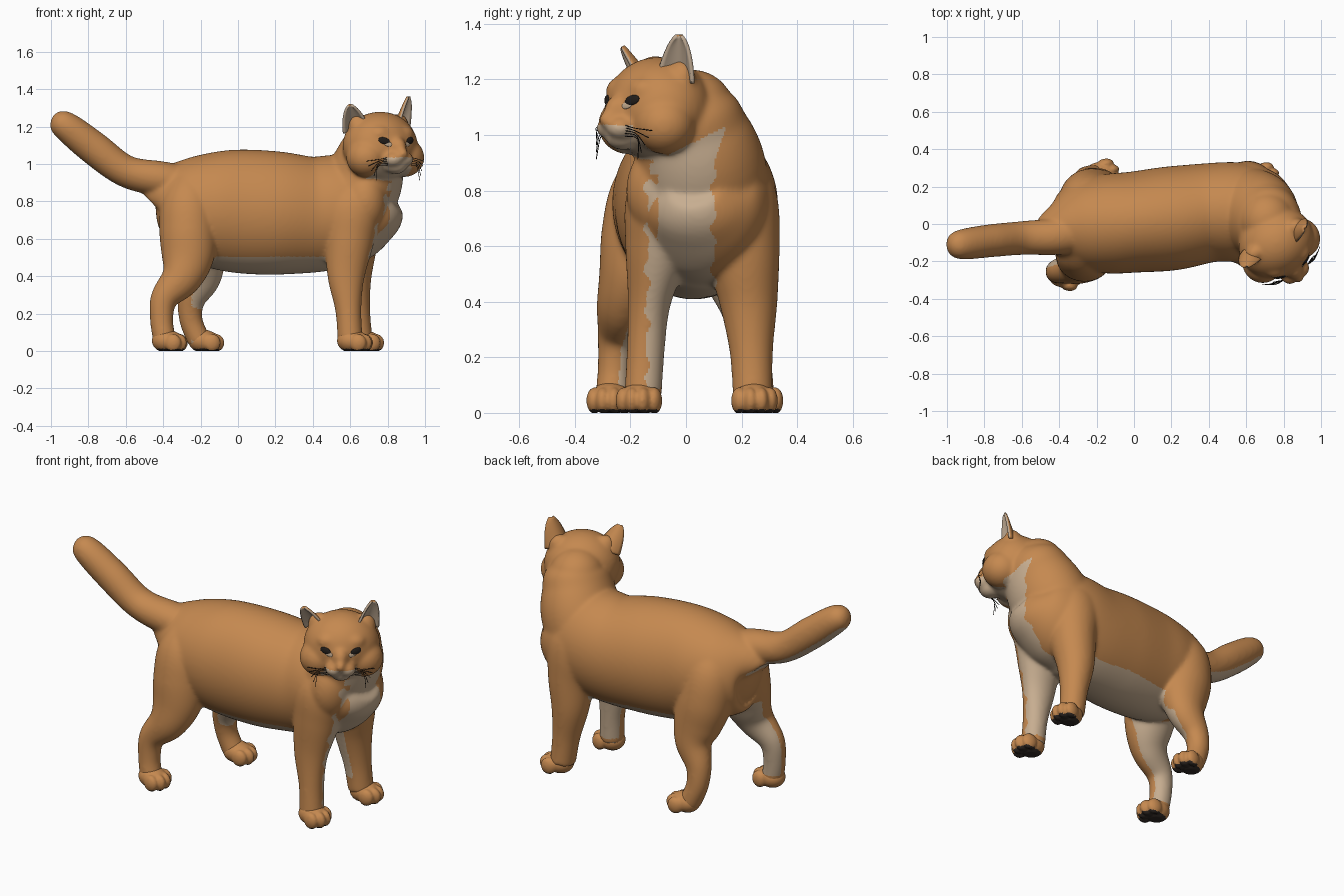
import bpy, bmesh, math
from mathutils import Vector, Matrix
from mathutils.bvhtree import BVHTree

if "Cube" in bpy.data.objects:
    bpy.data.objects.remove(bpy.data.objects["Cube"])


def material(name, rgb):
    m = bpy.data.materials.new(name)
    m.diffuse_color = (*rgb, 1)
    m.use_nodes = True
    m.node_tree.nodes["Principled BSDF"].inputs["Base Color"].default_value = m.diffuse_color
    return m


FUR = material("orange_fur", (0.56, 0.25, 0.08))
CREAM = material("cream_fur", (0.57, 0.42, 0.28))
EAR = material("inner_ear", (0.52, 0.40, 0.29))
DARK = material("dark_eyes_and_whiskers", (0.015, 0.012, 0.01))
PAD = material("paw_pads", (0.03, 0.022, 0.018))

HEAD = Matrix.Translation((0.76, -0.10, 1.095)) @ Matrix.Rotation(math.radians(33), 4, 'Z')
HEAD_INV = HEAD.inverted()
TAIL_UNDER = Vector((-.45, .3, -.84)).normalized()


def ball(bm, pos, size, frame=Matrix.Identity(4)):
    mat = frame @ Matrix.Translation(pos) @ Matrix.Diagonal((*size, 1))
    bmesh.ops.create_uvsphere(bm, u_segments=36, v_segments=24, radius=1, matrix=mat)


def spline(pts, steps=6):
    pts = [Vector(p) for p in pts]
    out = []
    for i in range(len(pts) - 1):
        a, b, c, d = pts[max(i - 1, 0)], pts[i], pts[i + 1], pts[min(i + 2, len(pts) - 1)]
        for k in range(steps):
            t = k / steps
            out.append(0.5 * (2 * b + (c - a) * t + (2 * a - 5 * b + 4 * c - d) * t * t
                              + (3 * b - a - 3 * c + d) * t ** 3))
    return out + [pts[-1]]


def tube(bm, pts, n=64):
    """Loft elliptical rings; each point is x, y, z, in-plane radius, sideways radius."""
    path = spline(pts)
    rings = []
    for i, p in enumerate(path):
        t = path[min(i + 1, len(path) - 1)] - path[max(i - 1, 0)]
        t = Vector(t[:3]).normalized()
        side = Vector((0, 1, 0))
        side = (side - t * side.dot(t)).normalized()
        up = t.cross(side)
        rings.append([bm.verts.new(Vector(p[:3]) + up * p[3] * math.sin(a) + side * p[4] * math.cos(a))
                      for a in (2 * math.pi * k / n for k in range(n))])
    for a, b in zip(rings, rings[1:]):
        for k in range(n):
            bm.faces.new((a[k], a[(k + 1) % n], b[(k + 1) % n], b[k]))
    bm.faces.new(rings[0])
    bm.faces.new(rings[-1])
    bmesh.ops.recalc_face_normals(bm, faces=bm.faces)


def finish(name, bm, mats, rule=None, voxel=0, smooth=0, thick=0):
    me = bpy.data.meshes.new(name)
    bm.to_mesh(me)
    bm.free()
    ob = bpy.data.objects.new(name, me)
    bpy.context.collection.objects.link(ob)
    if voxel:
        m = ob.modifiers.new("fuse", 'REMESH')
        m.mode, m.voxel_size = 'VOXEL', voxel
    if thick:
        m = ob.modifiers.new("thickness", 'SOLIDIFY')
        m.thickness, m.offset = thick, 0
    if smooth:
        m = ob.modifiers.new("soften", 'SMOOTH')
        m.factor, m.iterations = 0.5, smooth
    bpy.context.view_layer.update()
    me = bpy.data.meshes.new_from_object(ob.evaluated_get(bpy.context.evaluated_depsgraph_get()))
    ob.modifiers.clear()
    ob.data = me
    me.materials.clear()
    for m in mats:
        me.materials.append(m)
    for v in me.vertices:
        v.co.z = max(v.co.z, 0)
    for p in me.polygons:
        p.use_smooth = True
        p.material_index = rule(p.center, p.normal) if rule else 0
    return ob


# Body: torso, neck, head, legs and tail fused into one skin
bm = bmesh.new()
torso = [(-.435, -.02, .88, .66, .07), (-.41, -.02, .98, .58, .16), (-.3, -.01, 1.03, .51, .235),
         (-.15, 0, 1.065, .45, .265), (0, .01, 1.078, .418, .27), (.2, .03, 1.068, .408, .278),
         (.4, .06, 1.04, .42, .265), (.55, .065, 1.05, .45, .265), (.66, .06, 1.02, .49, .245),
         (.76, .04, .96, .60, .195), (.82, .03, .92, .72, .10)]
tube(bm, [(x, y, (a + b) / 2, (a - b) / 2, w) for x, y, a, b, w in torso])
tube(bm, [(.57, .07, .72, .22, .24), (.66, .05, .89, .215, .235), (.705, .015, 1.01, .19, .21),
          (.735, -.01, 1.09, .17, .185), (.755, -.03, 1.16, .10, .11)])
ball(bm, (.71, .02, 1.085), (.15, .155, .15))
ball(bm, (.68, -.09, .80), (.115, .125, .17))  # near shoulder
tube(bm, [(-.28, -.03, .90, .09, .11), (-.41, -.065, .92, .095, .10), (-.6, -.075, .962, .086, .09),
          (-.77, -.09, 1.085, .09, .088), (-.91, -.108, 1.195, .08, .082), (-.97, -.113, 1.232, .06, .062),
          (-.995, -.115, 1.245, .02, .022)])
legs = [
    [(.60, -.02, .90, .09, .08), (.61, -.075, .78, .155, .135), (.595, -.10, .60, .135, .12),
     (.578, -.132, .4, .10, .078), (.59, -.145, .22, .07, .068), (.60, -.155, .06, .068, .068)],
    [(.60, .14, .92, .09, .09), (.60, .19, .78, .155, .135), (.615, .205, .58, .13, .132),
     (.61, .225, .4, .105, .105), (.63, .235, .22, .077, .078), (.65, .24, .06, .07, .072)],
    [(-.27, -.06, .95, .07, .08), (-.265, -.125, .80, .145, .14), (-.265, -.16, .64, .155, .145),
     (-.27, -.195, .50, .14, .12), (-.305, -.23, .39, .108, .092), (-.395, -.25, .28, .074, .068),
     (-.408, -.258, .16, .062, .06), (-.39, -.265, .05, .062, .062)],
    [(-.25, .06, .95, .07, .08), (-.25, .115, .80, .145, .14), (-.235, .15, .64, .155, .145),
     (-.205, .18, .50, .14, .12), (-.20, .21, .39, .108, .092), (-.25, .235, .27, .073, .068),
     (-.25, .25, .16, .062, .06), (-.205, .258, .05, .062, .062)]]
for leg in legs:
    tube(bm, leg)
ball(bm, (-.315, -.02, .76), (.125, .20, .20))  # rump
ball(bm, (0, 0, 0), (.208, .185, .185), HEAD)
ball(bm, (0, -.155, -.01), (.05, .07, .065), HEAD)
ball(bm, (0, -.215, -.04), (.03, .035, .032), HEAD)
ball(bm, (0, -.15, -.105), (.06, .065, .045), HEAD)
for s in (-1, 1):
    ball(bm, (s * .035, -.18, -.07), (.05, .055, .042), HEAD)
    ball(bm, (s * .12, -.05, -.06), (.108, .11, .105), HEAD)
    ball(bm, (s * .07, -.10, .065), (.07, .065, .052), HEAD)
    ball(bm, (s * .125, .015, .105), (.06, .05, .07), HEAD)


def body_rule(c, n):
    x, y, z = c
    h = HEAD_INV @ c
    s = 1 if y > 0.05 else -1
    wob = 0.008 * math.sin(z * 45) + 0.006 * math.sin(z * 83)
    muzzle = h.y < -.13 and abs(h.x) < .085 and h.z < -.06
    jaw = h.y < .02 and abs(h.x) < .11 and h.z < -.09 and n.z < -.5
    throat = x > .68 and n.z < .3 and .86 < z < .96 + .5 * y and -.13 < y < .1 + .35 * (z - .9)
    chest = x > .57 and n.x > .15 and -.14 + wob < y < .1 + wob and .09 < z < .92
    chest = chest and not (z > .5 and y < -.10 and n.y < -.6)
    inner = n.y * s < -.3 and .09 < z < .56
    if s > 0 and x > .4:                       # far front leg: only the rear of its inner side
        inner = inner and n.x < .15 and z > .15
    elif s > 0:                                # far hind leg: only the upper inner side
        inner = inner and z > .32 and x > -.2
    belly = -.25 < x < .6 and z < .505 and abs(y - .03) < .2 and n.z < -.3
    tail = x < -.45 and z > .8 and n.dot(TAIL_UNDER) > .84
    return int(muzzle or jaw or throat or chest or inner or belly or tail)


body = finish("cat_body", bm, [FUR, CREAM], body_rule, voxel=.0082, smooth=24)

# Paws with four toes and dark pads
for name, x, y, yaw in (("front_paw_right", .605, -.163, -8), ("front_paw_left", .665, .24, 8),
                        ("hind_paw_right", -.385, -.268, -8), ("hind_paw_left", -.19, .26, 8)):
    frame = Matrix.Translation((x, y, 0)) @ Matrix.Rotation(math.radians(yaw), 4, 'Z')
    bm = bmesh.new()
    ball(bm, (0, 0, .055), (.076, .07, .062), frame)
    ball(bm, (.03, 0, .055), (.06, .066, .052), frame)
    for ty, tx in ((-.056, .045), (-.02, .07), (.02, .07), (.056, .045)):
        ball(bm, (tx, ty, .044), (.045, .028, .048), frame)
    finish(name, bm, [FUR, PAD], lambda c, n: int(c.z < .013 and n.z < -.6), voxel=.007, smooth=4)

# Ears: cupped triangular sheets, splayed outwards, pale inside
for name, base, tip, wide in (("ear_right", (.635, -.14, 1.18), (.60, -.225, 1.318), (.97, .12, .05)),
                              ("ear_left", (.862, -.03, 1.19), (.908, -.022, 1.36), (.42, .9, 0))):
    base, tip, wide = Vector(base), Vector(tip), Vector(wide).normalized()
    opening = wide.cross(tip - base).normalized()
    bm = bmesh.new()
    grid = []
    for j in range(15):
        v = j / 14
        w = .074 * max(1 - v ** 1.3, .02) ** .5
        grid.append([bm.verts.new(base.lerp(tip, v) + wide * w * u
                                  + opening * (.055 * u * u * (1 - .8 * v) - .025 * (1 - v)))
                     for u in (k / 6 - 1 for k in range(13))])
    for a, b in zip(grid, grid[1:]):
        for k in range(12):
            bm.faces.new((a[k], a[k + 1], b[k + 1], b[k]))
    finish(name, bm, [FUR, EAR], lambda c, n, o=opening: int(n.dot(o) > .3), thick=.014, smooth=1)

# Eyes: thin slanted discs laid on the face surface, with a pale inner rim
tree = BVHTree.FromPolygons([v.co for v in body.data.vertices], [p.vertices for p in body.data.polygons])
back = HEAD.to_3x3() @ Vector((0, 1, 0))
for side, s in (("right", -1), ("left", 1)):
    for part, ex, ez, size, mat in (("eye_rim", .062, .012, (.024, .013, .005), CREAM),
                                    ("eye", .083, .03, (.031, .018, .008), DARK)):
        hit, nor, _, _ = tree.ray_cast(HEAD @ Vector((s * ex, -.6, ez)), back)
        across = (Vector((0, 0, 1)).cross(nor)).normalized()
        across = Matrix.Rotation(s * math.radians(14), 3, nor) @ across
        frame = Matrix((across, nor.cross(across), nor)).transposed().to_4x4()
        bm = bmesh.new()
        ball(bm, (0, 0, 0), size, Matrix.Translation(hit) @ frame)
        finish(f"{part}_{side}", bm, [mat])

# Whiskers: fine drooping curves
for side, s in (("right", -1), ("left", 1)):
    cu = bpy.data.curves.new(f"whiskers_{side}", 'CURVE')
    cu.dimensions, cu.bevel_depth, cu.bevel_resolution = '3D', .0016, 1
    for k in range(5):
        z = -.06 - .01 * k
        pts = [(s * .075, -.19, z), (s * .125, -.185 + .004 * k, z - .01),
               (s * (.185 - .012 * k), -.145 - .008 * k, z - .02 - .016 * k)]
        sp = cu.splines.new('POLY')
        path = spline(pts, 4)
        sp.points.add(len(path) - 1)
        for p, q in zip(sp.points, path):
            p.co = (*(HEAD @ q), 1)
    cu.materials.append(DARK)
    bpy.context.collection.objects.link(bpy.data.objects.new(f"whiskers_{side}", cu))
